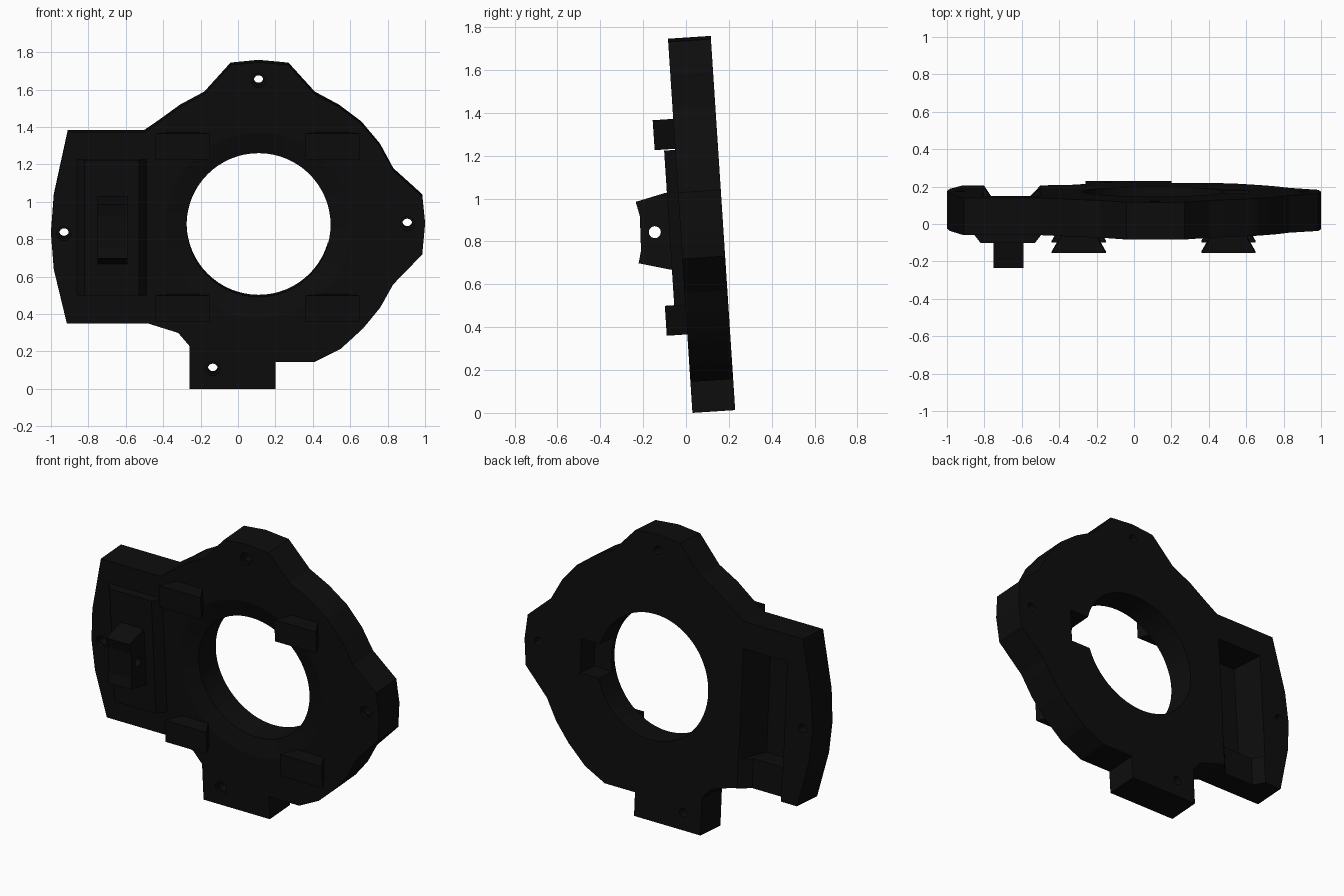
import bpy, bmesh, math
from mathutils import Matrix

old = bpy.data.objects.get("Cube")
if old:
    bpy.data.objects.remove(old, do_unlink=True)

black = bpy.data.materials.new("matte black")
black.use_nodes = True
black.diffuse_color = (0.004, 0.004, 0.004, 1)
black.node_tree.nodes["Principled BSDF"].inputs["Base Color"].default_value = (0.004, 0.004, 0.004, 1)

PLACE = {"x": lambda p, t: (t, p[0], p[1]),
         "y": lambda p, t: (p[0], t, p[1]),
         "z": lambda p, t: (p[0], p[1], t)}


def loft(name, axis, start, end, a, b):
    """Solid between two matching profiles at a and b along an axis."""
    bm = bmesh.new()
    lo = [bm.verts.new(PLACE[axis](p, a)) for p in start]
    hi = [bm.verts.new(PLACE[axis](p, b)) for p in end]
    bm.faces.new(lo)
    bm.faces.new(hi)
    n = len(lo)
    for i in range(n):
        j = (i + 1) % n
        bm.faces.new((lo[i], lo[j], hi[j], hi[i]))
    bmesh.ops.recalc_face_normals(bm, faces=bm.faces)
    mesh = bpy.data.meshes.new(name)
    bm.to_mesh(mesh)
    bm.free()
    mesh.materials.append(black)
    obj = bpy.data.objects.new(name, mesh)
    bpy.context.collection.objects.link(obj)
    return obj


def prism(name, axis, pts, a, b):
    return loft(name, axis, pts, pts, a, b)


def ring(cx, cy, r, n):
    return [(cx + r * math.cos(2 * math.pi * i / n), cy + r * math.sin(2 * math.pi * i / n))
            for i in range(n)]


def rect(x0, x1, y0, y1):
    return [(x0, y0), (x1, y0), (x1, y1), (x0, y1)]


def cut(cutter, *targets):
    """Subtract the cutter from each target, then remove it."""
    for obj in targets:
        mod = obj.modifiers.new("cut", "BOOLEAN")
        mod.operation = "DIFFERENCE"
        mod.solver = "EXACT"
        mod.object = cutter
        bpy.context.view_layer.update()
        result = obj.evaluated_get(bpy.context.evaluated_depsgraph_get())
        mesh = bpy.data.meshes.new_from_object(result)
        obj.modifiers.clear()
        obj.data = mesh
    bpy.data.objects.remove(cutter, do_unlink=True)


# Plate outline, built upright with its front face at y = 0
outline = [(-.26, 0), (.2, 0), (.2, .145), (.41, .145), (.55, .215), (.67, .325),
           (.76, .435), (.83, .56), (.985, .72), (1, .88), (.985, 1.03), (.83, 1.17),
           (.76, 1.3), (.66, 1.42), (.54, 1.51), (.41, 1.58), (.27, 1.735), (.11, 1.75),
           (-.04, 1.735), (-.18, 1.58), (-.31, 1.51), (-.42, 1.43), (-.5, 1.375),
           (-.91, 1.375), (-.985, 1.03), (-1, .83), (-.985, .64), (-.915, .35),
           (-.48, .35), (-.32, .3), (-.26, .23)]
plate = prism("plate", "y", outline, 0, .2)

# Raised front panel over the hollow at the side
panel = prism("side_panel", "z", [(-.86, .02), (-.86, 0), (-.82, -.052), (-.53, -.052),
                                  (-.49, 0), (-.49, .02)], .503, 1.23)

# Central opening with a shallow dished rim and a notch behind it
hub = (.11, .876)
cut(prism("opening_cutter", "y", ring(*hub, .385, 64), -.1, .3), plate)
cut(loft("dish_cutter", "y", ring(*hub, .5, 64), ring(*hub, .383, 64), -.001, .03), plate)
cut(prism("notch_cutter", "y", rect(.38, .61, .77, .98), .06, .3), plate)

# Hollow in the back and its open lower channel
cut(prism("hollow_cutter", "z", [(-.81, .21), (-.78, .005), (-.56, .005), (-.5, .21)],
          .53, 1.21), plate, panel)
cut(prism("channel_cutter", "z", [(-.81, .21), (-.76, .137), (-.56, .137), (-.49, .21)],
          .3, .6), plate)

# Bolt holes with front counterbores
for x, z in [(.11, 1.653), (.905, .885), (-.93, .833), (-.135, .108)]:
    cut(prism("bolt_cutter", "y", ring(x, z, .026, 16), -.1, .3), plate)
    cut(prism("bore_cutter", "y", ring(x, z, .038, 16), -.1, .02), plate)

# Four dovetail blocks
parts = [plate, panel]
for side, x in (("right", -.295), ("left", .505)):
    for level, z in (("lower", .367), ("upper", 1.235)):
        section = [(x - .085, .035), (x - .09, 0), (x - .145, -.096),
                   (x + .145, -.096), (x + .09, 0), (x + .085, .035)]
        parts.append(prism(f"{level}_{side}_dovetail", "z", section, z, z + .14))

# Clip lug with a cross hole
lug = prism("clip_lug", "x", [(-.04, 1.033), (-.058, 1.033), (-.2, 1), (-.185, .932),
                              (-.19, .772), (-.205, .713), (-.056, .673), (-.04, .673)],
            -.75, -.59)
cut(prism("lug_cutter", "x", ring(-.12, .853, .028, 20), -.9, -.4), lug)
parts.append(lug)

# Lean everything slightly forward and keep edges crisp
lean = Matrix.Translation((0, .03, 0)) @ Matrix.Rotation(math.radians(3.74), 4, "X")
bpy.ops.object.select_all(action="DESELECT")
for obj in parts:
    obj.data.transform(lean)
    obj.select_set(True)
bpy.context.view_layer.objects.active = plate
bpy.ops.object.shade_smooth_by_angle(angle=math.radians(12))
